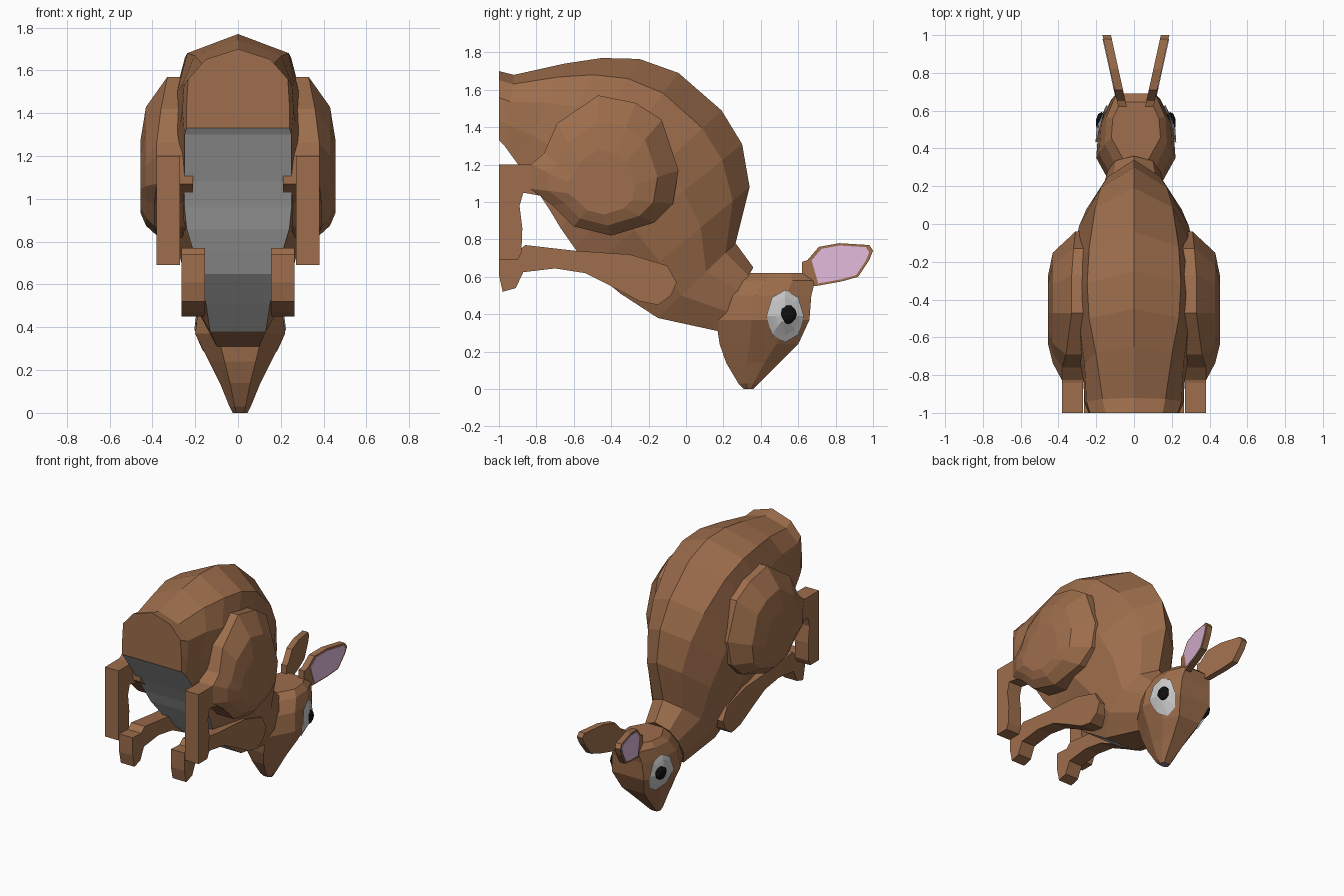
import bpy, bmesh, math
from mathutils import Vector
from mathutils.bvhtree import BVHTree

if "Cube" in bpy.data.objects:
    bpy.data.objects.remove(bpy.data.objects["Cube"])


def mat(name, rgb):
    m = bpy.data.materials.new(name)
    m.diffuse_color = (*rgb, 1)
    m.use_nodes = True
    m.node_tree.nodes["Principled BSDF"].inputs["Base Color"].default_value = m.diffuse_color
    return m


FUR = mat("fur", (0.34, 0.155, 0.072))
PINK = mat("ear_pink", (0.75, 0.48, 0.70))
BLACK = mat("pupil_black", (0.005, 0.005, 0.005))
NOSE = mat("nose_mauve", (0.30, 0.20, 0.30))
PALE = mat("pale", (0.8, 0.8, 0.8))


def finish(name, bm, mats):
    me = bpy.data.meshes.new(name)
    bm.to_mesh(me)
    bm.free()
    for m in mats:
        me.materials.append(m)
    ob = bpy.data.objects.new(name, me)
    bpy.context.collection.objects.link(ob)
    return ob


def loft(name, rings, mats=(FUR,), strip=0, tip=False):
    """Skin equal-length rings and cap both ends; second material on the last strip or end cap."""
    bm = bmesh.new()
    vr = [[bm.verts.new(p) for p in r] for r in rings]
    n = len(rings[0])
    for k, (a, b) in enumerate(zip(vr, vr[1:])):
        for i in range(n):
            f = bm.faces.new((a[i], a[(i + 1) % n], b[(i + 1) % n], b[i]))
            f.material_index = int(k < strip and i == n - 1)
    bm.faces.new(vr[0])
    bm.faces.new(vr[-1]).material_index = int(tip)
    bmesh.ops.recalc_face_normals(bm, faces=bm.faces)
    return finish(name, bm, mats)


def slab(name, outline, xs, side, m=FUR, cx=0.0):
    """Side-view outline (y, z) extruded between two x functions of y."""
    loft(name, [[(cx + side * fx(y), y, z) for y, z in outline] for fx in xs], (m,))


def scaled(outline, k, c):
    return [(c[0] + (y - c[0]) * k, c[1] + (z - c[1]) * k) for y, z in outline]


# Body: back point, belly point, half width, belly half width, shoulder fraction
stations = [
    ((-1.00, 1.70), (-1.00, 1.33), .24, .24, .63), ((-.92, 1.68), (-.97, 1.30), .26, .25, .64),
    ((-.65, 1.74), (-.89, 1.19), .27, .25, .75), ((-.45, 1.77), (-.81, 1.08), .29, .25, .82),
    ((-.25, 1.765), (-.73, .96), .31, .25, .80), ((-.04, 1.69), (-.67, .86), .32, .24, .74),
    ((.19, 1.49), (-.60, .76), .32, .21, .64), ((.30, 1.31), (-.52, .65), .30, .18, .58),
    ((.34, 1.08), (-.35, .51), .26, .15, .54), ((.265, .78), (-.15, .38), .20, .13, .6),
    ((.36, .65), (.17, .31), .14, .10, .7)]
rings = []
for top, bot, w, wb, fr in stations:
    t, b = Vector((0, *top)), Vector((0, *bot))
    half = [(wb, 0), (w, .3), (w * .97, .62), (w * fr, .87)]
    sec = half + [(0, 1)] + [(-x, k) for x, k in reversed(half)]
    rings.append([b.lerp(t, k) + Vector((x, 0, 0)) for x, k in sec])
loft("body", rings, (FUR, PALE), strip=9)

# Head: height, back y, crown y, half width
HX = 0.01
sections = [(.62, .34, .645, .13), (.58, .26, .69, .165), (.50, .185, .67, .195),
            (.37, .16, .66, .21), (.24, .18, .60, .145), (.14, .215, .50, .095),
            (.03, .28, .39, .05), (.0, .31, .36, .035)]
rings = []
for z, y0, y1, w in sections:
    half = [(.5, 0), (1, .38), (.94, .72), (.62, 1)]
    sec = half + [(-x, k) for x, k in reversed(half)]
    rings.append([(HX + x * w, y0 + (y1 - y0) * k, z) for x, k in sec])
head = loft("head", rings, (FUR, NOSE), tip=True)
tree = BVHTree.FromPolygons([v.co for v in head.data.vertices],
                            [p.vertices for p in head.data.polygons])

haunch = [(-.47, 1.57), (-.27, 1.53), (-.13, 1.44), (-.04, 1.17), (-.07, .99),
          (-.17, .89), (-.40, .82), (-.60, .87), (-.71, .98), (-.83, 1.07),
          (-.83, 1.2), (-.76, 1.26), (-.69, 1.42)]
rim_x = [.33, .33, .32, .31, .32, .34, .37, .39, .39, .38, .38, .38, .36]
hind_foot = [(-1, 1.2), (-.84, 1.2), (-.70, 1.24), (-.70, 1.02), (-.87, 1.05),
             (-.89, .98), (-.875, .86), (-.88, .73), (-.90, .69), (-1, .69)]
fore_leg = [(-1, .74), (-.90, .735), (-.86, .77), (-.6, .74), (-.3, .72), (-.1, .66),
            (-.05, .57), (-.08, .50), (-.15, .45), (-.25, .47), (-.40, .55),
            (-.54, .62), (-.70, .645), (-.87, .625), (-.91, .54), (-.98, .52), (-1, .61)]
ear = [(.62, .68), (.65, .69), (.71, .76), (.82, .78), (.98, .77), (1.0, .74), (.98, .69),
       (.92, .60), (.83, .575), (.69, .55), (.62, .57)]

for side, tag in ((1, "right"), (-1, "left")):
    # Haunch bulging outwards from a rim of varying width
    c = (-.47, 1.03)
    loft(tag + "_haunch",
         [[(side * .21, y, z) for y, z in haunch],
          [(side * x, y, z) for x, (y, z) in zip(rim_x, haunch)],
          [(side * .43, y, z) for y, z in scaled(haunch, .74, c)],
          [(side * .455, y, z) for y, z in scaled(haunch, .46, c)]])
    # Legs
    slab(tag + "_hind_foot", hind_foot, (lambda y: .27, lambda y: .38), side)
    slab(tag + "_fore_leg", fore_leg, (lambda y: .155, lambda y: .265), side)
    # Ear and its pink lining
    slab(tag + "_ear", ear, (lambda y: .055 + (y - .65) * .22,
                             lambda y: .10 + (y - .65) * .22), side, FUR, HX)
    slab(tag + "_ear_lining", scaled(ear[1:-1], .88, (.83, .675)),
         (lambda y: .09 + (y - .65) * .22, lambda y: .104 + (y - .65) * .22), side, PINK, HX)
    # Eye white projected onto the head
    bm = bmesh.new()
    prev = None
    for r in (.25, .5, .75, 1):
        ring = []
        for i in range(8):
            a = i * math.pi / 4 + math.pi / 2
            y, z = .53 + .10 * r * math.cos(a), .39 + .14 * r * math.sin(a)
            hit = tree.ray_cast(Vector((side, y, z)), Vector((-side, 0, 0)))[0]
            x = hit.x if hit else HX + side * .13
            ring.append(bm.verts.new((x + side * .012, y, z)))
        if prev:
            for i in range(8):
                j = (i + 1) % 8
                bm.faces.new((prev[i], prev[j], ring[j], ring[i]))
        else:
            bm.faces.new(ring)
        prev = ring
    for f in bm.faces:
        f.normal_update()
        if f.normal.x * side < 0:
            f.normal_flip()
    finish(tag + "_eye_white", bm, (PALE,))
    # Pupil
    bm = bmesh.new()
    bmesh.ops.create_icosphere(bm, subdivisions=2, radius=1)
    for v in bm.verts:
        v.co = (HX + side * .182 + v.co.x * .03, .535 + v.co.y * .058, .40 + v.co.z * .055)
    finish(tag + "_pupil", bm, (BLACK,))
